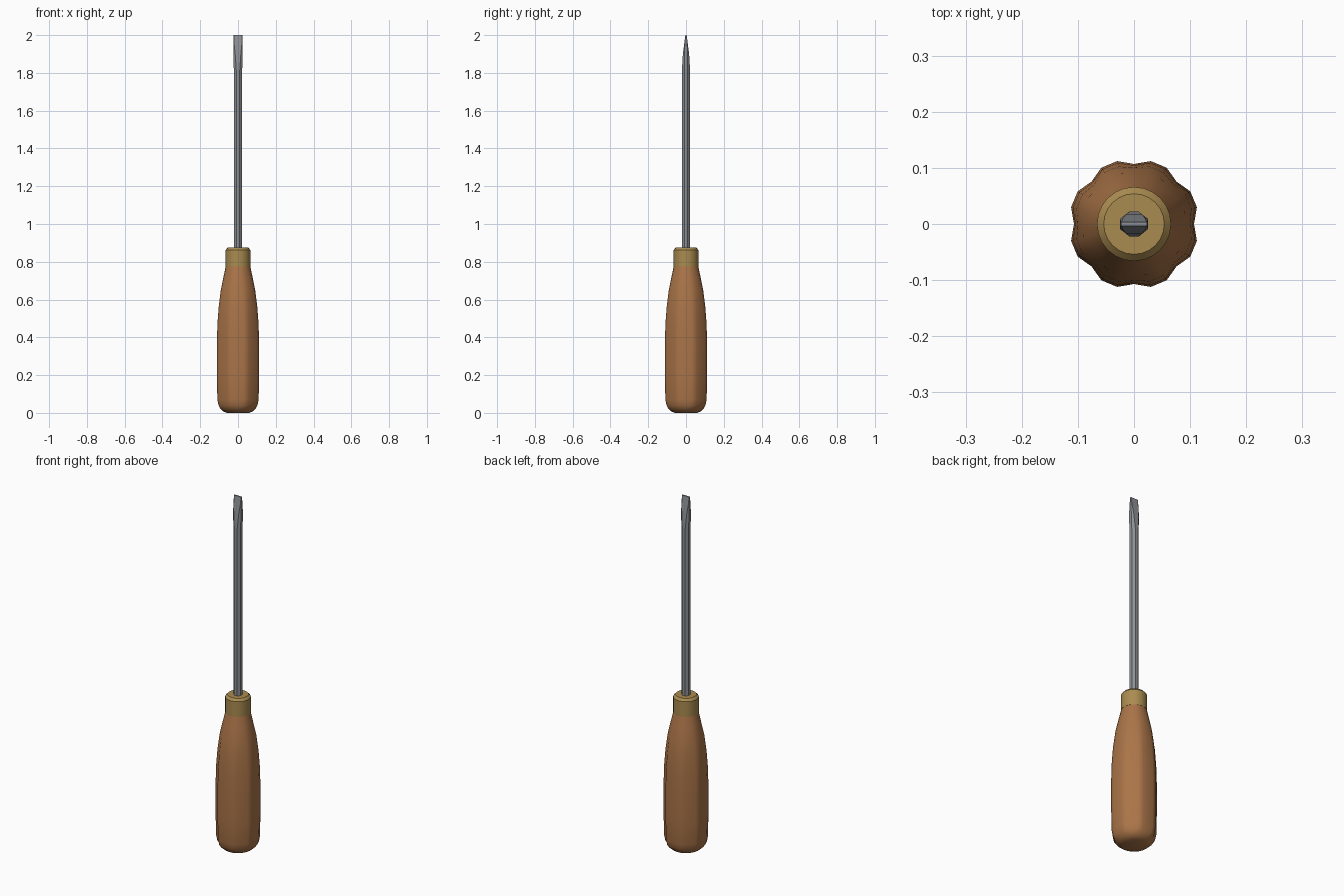
import bpy, bmesh, math

if "Cube" in bpy.data.objects:
    bpy.data.objects.remove(bpy.data.objects["Cube"])


def material(name, rgb):
    m = bpy.data.materials.new(name)
    m.diffuse_color = (*rgb, 1)
    m.use_nodes = True
    m.node_tree.nodes["Principled BSDF"].inputs["Base Color"].default_value = m.diffuse_color
    return m


WOOD = material("brown wood", (0.40, 0.175, 0.065))
BRASS = material("brass", (0.40, 0.26, 0.08))
STEEL = material("steel grey", (0.27, 0.28, 0.30))


def loft(name, rings, mat, angle):
    """Skin a stack of equal-length closed rings and cap both ends."""
    bm = bmesh.new()
    loops = [[bm.verts.new(p) for p in ring] for ring in rings]
    n = len(loops[0])
    for a, b in zip(loops, loops[1:]):
        for i in range(n):
            j = (i + 1) % n
            bm.faces.new((a[i], a[j], b[j], b[i]))
    bm.faces.new(loops[0][::-1])
    bm.faces.new(loops[-1])
    bmesh.ops.recalc_face_normals(bm, faces=bm.faces)
    me = bpy.data.meshes.new(name)
    bm.to_mesh(me)
    bm.free()
    me.materials.append(mat)
    ob = bpy.data.objects.new(name, me)
    bpy.context.collection.objects.link(ob)
    bpy.ops.object.select_all(action='DESELECT')
    ob.select_set(True)
    bpy.context.view_layer.objects.active = ob
    bpy.ops.object.shade_smooth_by_angle(angle=math.radians(angle))
    return ob


def fluted_ring(z, r, flute, n=24):
    """Circle with eight shallow grooves of the given depth."""
    pts = []
    for i in range(n):
        t = math.tau * i / n
        rr = r - flute * math.cos(8 * t)
        pts.append((rr * math.cos(t), rr * math.sin(t), z))
    return pts


def blade_ring(z, w, h, b, a):
    """Eight-sided section: half sizes w, h; flat half lengths b (along x), a (along y)."""
    quarter = [(w, a), (b, h)]
    pts = quarter + [(-x, y) for x, y in quarter[::-1]]
    pts += [(-x, -y) for x, y in pts]
    return [(x, y, z) for x, y in pts]


# Fluted wooden handle with a domed butt: height, radius, groove depth
handle = [(0.0, 0.058, 0), (0.008, 0.078, 0), (0.022, 0.094, 0.001),
          (0.04, 0.104, 0.005), (0.07, 0.110, 0.006), (0.20, 0.113, 0.006),
          (0.36, 0.113, 0.006), (0.47, 0.110, 0.0055), (0.56, 0.104, 0.004),
          (0.65, 0.093, 0.002), (0.71, 0.080, 0.001), (0.78, 0.064, 0)]
loft("handle", [fluted_ring(*p) for p in handle], WOOD, 40)

# Brass collar with a chamfered rim
collar = [(0.775, 0.066), (0.862, 0.066), (0.875, 0.054)]
loft("collar", [fluted_ring(z, r, 0) for z, r in collar], BRASS, 30)

# Octagonal shaft running into a flattened driving tip
shaft = [(0.86, 0.022, 0.022, 0.009, 0.009),
         (1.81, 0.022, 0.022, 0.009, 0.009),
         (1.90, 0.025, 0.0165, 0.015, 0.009),
         (1.95, 0.0245, 0.010, 0.020, 0.006),
         (2.00, 0.0235, 0.0035, 0.0225, 0.0025)]
loft("shaft", [blade_ring(*p) for p in shaft], STEEL, 30)
